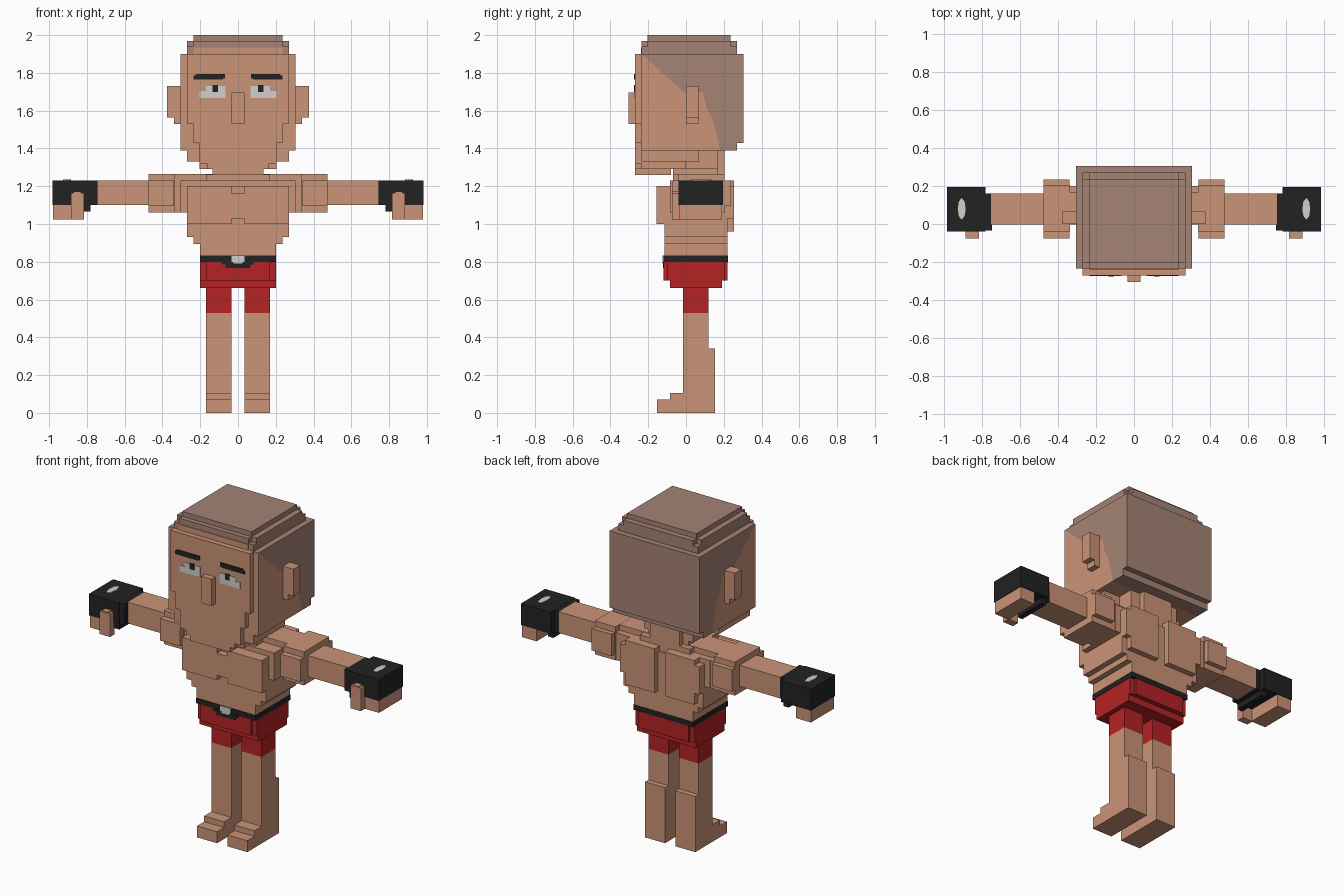
import bpy, bmesh, math


def material(name, color):
    m = bpy.data.materials.new(name)
    m.diffuse_color = (*color, 1)
    return m


SKIN = material("skin", (0.60, 0.295, 0.187))
HAIR = material("cropped_hair", (0.375, 0.228, 0.175))
RED = material("red_cloth", (0.46, 0.016, 0.017))
BLACK = material("black", (0.016, 0.016, 0.016))
WHITE = material("off_white", (0.63, 0.63, 0.61))


def finish(name, bm, mat):
    bmesh.ops.recalc_face_normals(bm, faces=bm.faces)
    me = bpy.data.meshes.new(name)
    bm.to_mesh(me)
    bm.free()
    me.materials.append(mat)
    ob = bpy.data.objects.new(name, me)
    bpy.context.collection.objects.link(ob)
    return ob


def blocks(name, mat, *boxes):
    """One object from boxes given as (x0, x1, y0, y1, z0, z1)."""
    bm = bmesh.new()
    for x0, x1, y0, y1, z0, z1 in boxes:
        vs = bmesh.ops.create_cube(bm, size=1)["verts"]
        for v in vs:
            v.co = ((x0 + x1) / 2 + v.co.x * (x1 - x0),
                    (y0 + y1) / 2 + v.co.y * (y1 - y0),
                    (z0 + z1) / 2 + v.co.z * (z1 - z0))
    return finish(name, bm, mat)


def centred(name, mat, *boxes):
    """Boxes symmetric in x, given as (half_width, y0, y1, z0, z1)."""
    return blocks(name, mat, *[(-b[0], *b) for b in boxes])


def pair(name, mat, *boxes):
    """A right-hand part and its mirrored left-hand twin."""
    blocks("right_" + name, mat, *boxes)
    blocks("left_" + name, mat, *[(-b[1], -b[0], *b[2:]) for b in boxes])


def side_prism(name, mat, half, profile):
    """Extrude a (y, z) outline across x."""
    bm = bmesh.new()
    f = bm.faces.new([bm.verts.new((-half, y, z)) for y, z in profile])
    ext = bmesh.ops.extrude_face_region(bm, geom=[f])["geom"]
    for v in ext:
        if isinstance(v, bmesh.types.BMVert):
            v.co.x = half
    return finish(name, bm, mat)


# Skull, split along the hairline into a skin part and a hair part
hairline = [(-0.235, 1.90), (-0.015, 1.70), (0.09, 1.70), (0.11, 1.61),
            (0.14, 1.56), (0.165, 1.46), (0.18, 1.39)]
side_prism("skull", SKIN, 0.305, [(-0.235, 1.39)] + hairline)
side_prism("hair", HAIR, 0.305, hairline + [(0.27, 1.39), (0.27, 1.43),
                                            (0.305, 1.43), (0.305, 1.90)])
centred("hair_crown", HAIR,
        (0.27, -0.235, 0.27, 1.90, 1.94), (0.27, -0.205, 0.235, 1.94, 1.97),
        (0.235, -0.235, 0.27, 1.94, 1.97), (0.235, -0.205, 0.235, 1.97, 2.0))
centred("forehead_edge", SKIN, (0.235, -0.239, -0.234, 1.89, 1.935))

# Stepped face plate, jaw and neck
centred("face", SKIN,
        (0.27, -0.27, -0.22, 1.53, 1.90), (0.235, -0.27, -0.22, 1.43, 1.53),
        (0.205, -0.27, -0.22, 1.32, 1.43))
centred("jaw", SKIN,
        (0.27, -0.235, 0.07, 1.33, 1.39), (0.205, -0.235, 0.0, 1.29, 1.33),
        (0.165, -0.27, -0.08, 1.29, 1.33), (0.135, -0.27, -0.08, 1.26, 1.29))
centred("neck", SKIN,
        (0.165, -0.03, 0.17, 1.29, 1.39), (0.135, -0.07, 0.17, 1.20, 1.29),
        (0.10, 0.1, 0.205, 1.23, 1.39))
centred("nose", SKIN, (0.035, -0.305, -0.265, 1.53, 1.695))
pair("ear", SKIN, (0.30, 0.375, 0.0, 0.065, 1.565, 1.73),
     (0.30, 0.34, 0.0, 0.065, 1.53, 1.57))

# Painted eyes and brows as thin plates
pair("eye_white", WHITE, (0.065, 0.205, -0.273, -0.268, 1.667, 1.705),
     (0.065, 0.17, -0.273, -0.268, 1.705, 1.73))
pair("pupil", BLACK, (0.105, 0.135, -0.276, -0.268, 1.70, 1.735))
pair("eyebrow", BLACK, (0.07, 0.225, -0.274, -0.268, 1.77, 1.795),
     (0.08, 0.235, -0.274, -0.268, 1.765, 1.785))

# Torso tapering in steps to the waist
centred("torso", SKIN,
        (0.305, -0.085, 0.205, 1.06, 1.23), (0.27, -0.115, 0.22, 0.93, 1.06),
        (0.235, -0.115, 0.22, 0.895, 0.93), (0.20, -0.115, 0.22, 0.83, 0.895),
        (0.27, -0.115, 0.22, 1.06, 1.20))
pair("pectoral", SKIN, (0.035, 0.27, -0.155, -0.10, 1.0, 1.20),
     (0.0, 0.036, -0.155, -0.10, 1.03, 1.165))
pair("shoulder_blade", SKIN, (0.035, 0.235, 0.18, 0.255, 0.96, 1.23),
     (0.235, 0.27, 0.18, 0.255, 1.03, 1.20))
pair("trapezius", SKIN, (0.0, 0.45, 0.0, 0.165, 1.22, 1.264),
     (0.04, 0.17, -0.07, 0.205, 1.20, 1.262))

# Arms, shoulders and hands
pair("shoulder", SKIN,
     (0.335, 0.475, -0.04, 0.205, 1.06, 1.265),
     (0.34, 0.475, -0.075, 0.235, 1.095, 1.23),
     (0.29, 0.34, 0.0, 0.20, 1.06, 1.23))
pair("arm", SKIN, (0.28, 0.75, -0.003, 0.16, 1.10, 1.23))
pair("glove", BLACK,
     (0.745, 0.785, -0.035, 0.16, 1.10, 1.23),
     (0.78, 0.983, -0.04, 0.195, 1.10, 1.231),
     (0.78, 0.815, -0.035, 0.17, 1.065, 1.10))
pair("fingers", SKIN, (0.88, 0.98, -0.035, 0.19, 1.025, 1.10))
pair("thumb", SKIN, (0.815, 0.885, -0.075, -0.03, 1.025, 1.165),
     (0.83, 0.87, -0.073, -0.03, 1.16, 1.172))

# Oval patch on the back of each glove
for side, label in ((1, "right"), (-1, "left")):
    bm = bmesh.new()
    bmesh.ops.create_cone(bm, cap_ends=True, segments=8, radius1=1, radius2=1, depth=1)
    for v in bm.verts:
        v.co = (side * 0.905 + v.co.x * 0.021, 0.08 + v.co.y * 0.056,
                1.231 + v.co.z * 0.008)
    finish(label + "_glove_patch", bm, WHITE)

# Belt, buckle and shorts
centred("belt", BLACK, (0.202, -0.118, 0.222, 0.80, 0.832))
centred("belt_front", BLACK, (0.085, -0.122, -0.115, 0.785, 0.80),
        (0.065, -0.122, -0.115, 0.768, 0.785))
centred("buckle", WHITE, (0.035, -0.124, -0.116, 0.80, 0.832),
        (0.025, -0.124, -0.116, 0.79, 0.80))
centred("shorts", RED, (0.20, -0.085, 0.19, 0.66, 0.80),
        (0.17, -0.118, 0.22, 0.70, 0.80), (0.20, -0.10, 0.205, 0.70, 0.80))
pair("shorts_leg", RED, (0.035, 0.17, -0.015, 0.12, 0.53, 0.67))

# Legs with thicker calves and stepped feet
pair("leg", SKIN, (0.035, 0.17, -0.015, 0.12, 0.33, 0.53),
     (0.035, 0.17, -0.015, 0.153, 0.0, 0.34))
pair("foot", SKIN, (0.035, 0.17, -0.085, 0.0, 0.0, 0.105),
     (0.035, 0.17, -0.153, -0.08, 0.0, 0.07))
